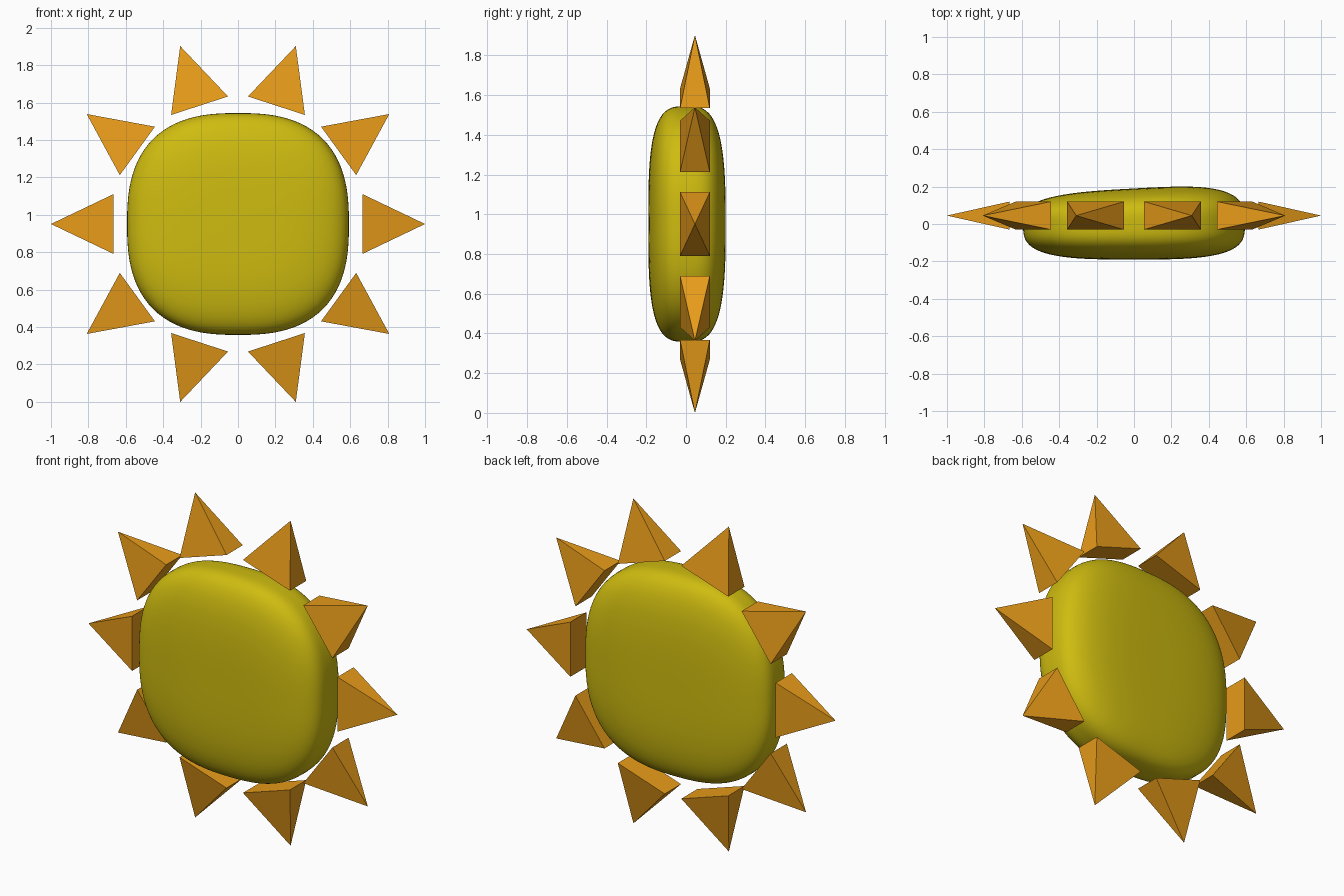
import bpy, bmesh, math
from mathutils import Vector

if "Cube" in bpy.data.objects:
    bpy.data.objects.remove(bpy.data.objects["Cube"])

CZ = 0.951                       # height of the sun centre


def material(name, rgb):
    m = bpy.data.materials.new(name)
    m.diffuse_color = (*rgb, 1)
    m.use_nodes = True
    m.node_tree.nodes["Principled BSDF"].inputs["Base Color"].default_value = m.diffuse_color
    return m


def make_object(name, bm, mat, smooth):
    bmesh.ops.recalc_face_normals(bm, faces=bm.faces[:])
    for f in bm.faces:
        f.smooth = smooth
    me = bpy.data.meshes.new(name)
    bm.to_mesh(me)
    bm.free()
    me.materials.append(mat)
    ob = bpy.data.objects.new(name, me)
    bpy.context.collection.objects.link(ob)
    return ob


yellow = material("yellow", (0.62, 0.50, 0.005))
orange = material("orange", (0.80, 0.33, 0.01))

# Sun disc: gridded cube inflated to a flat rounded-square pillow
R, D = 0.593, 0.19               # outline radius, half depth
N, M = 2.6, 3.3                  # roundness of outline and of rim
bm = bmesh.new()
bmesh.ops.create_cube(bm, size=2)
bmesh.ops.subdivide_edges(bm, edges=bm.edges[:], cuts=27, use_grid_fill=True)
for v in bm.verts:
    x, y, z = (math.tan(c * math.pi / 4) for c in v.co)
    flat = (abs(x) ** N + abs(z) ** N) ** (1 / N)
    s = (flat ** M + abs(y) ** M) ** (1 / M)
    x, y, z = x / s * R, y / s, z / s * R
    # the back face leans slightly towards +x
    v.co = (x, y * D + 0.055 * x * max(y, 0), z + CZ)
make_object("sun_disc", bm, yellow, True)

# Rays: ten four-sided pyramids around the disc
BASE, TIP, HALF_W, HALF_D, RAY_Y = 0.665, 1.0, 0.16, 0.075, 0.045
for i in range(10):
    a = math.radians(36 * i)
    out = Vector((math.cos(a), 0, math.sin(a)))
    side = Vector((-math.sin(a), 0, math.cos(a)))
    mid = Vector((0, RAY_Y, CZ))
    bm = bmesh.new()
    base = [bm.verts.new(mid + out * BASE + side * HALF_W * s + Vector((0, HALF_D * d, 0)))
            for s, d in ((-1, -1), (1, -1), (1, 1), (-1, 1))]
    tip = bm.verts.new(mid + out * TIP)
    bm.faces.new(base)
    for k in range(4):
        bm.faces.new((base[k], base[(k + 1) % 4], tip))
    make_object(f"ray_{i + 1}", bm, orange, False)
